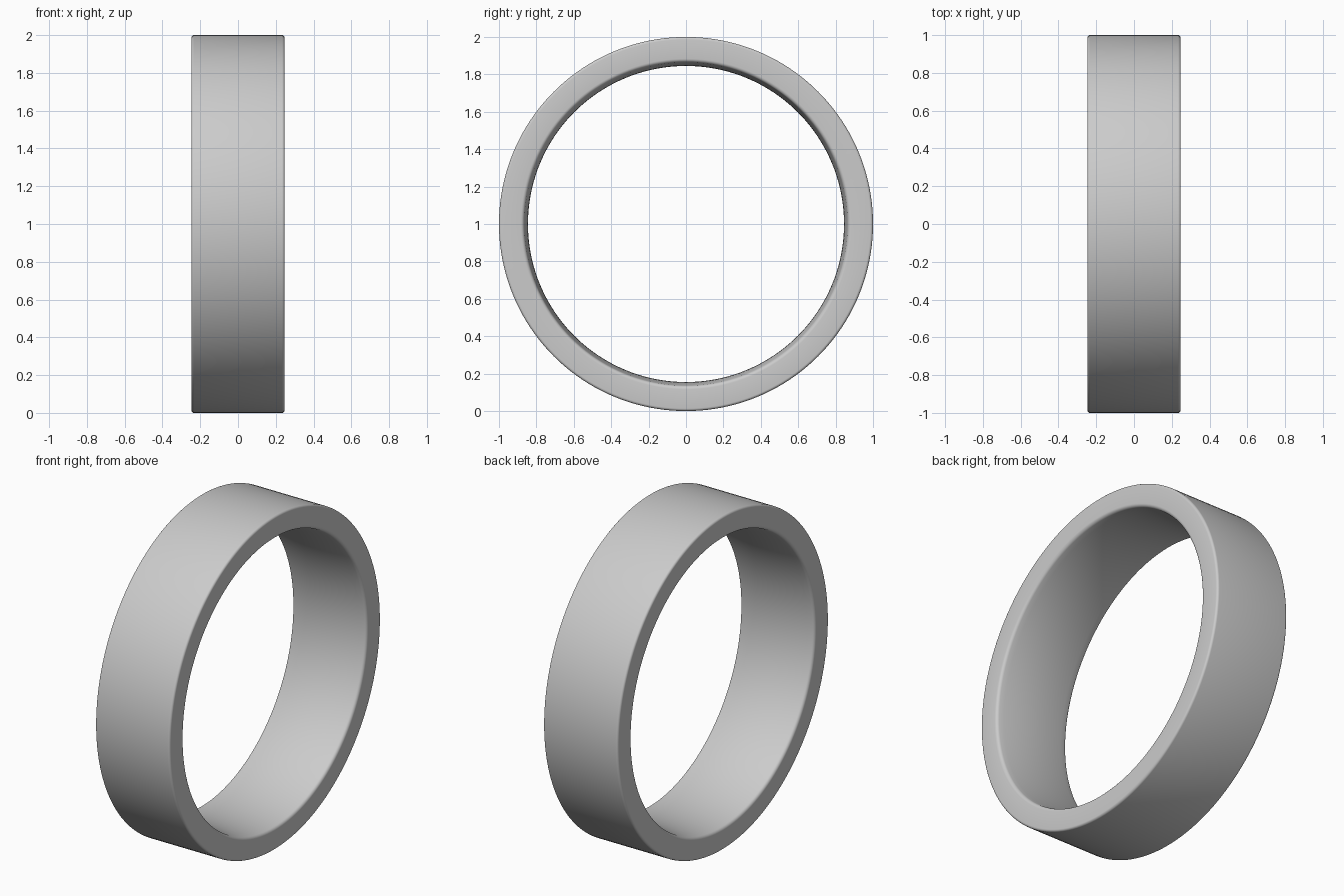
import bpy, bmesh, math

if "Cube" in bpy.data.objects:
    bpy.data.objects.remove(bpy.data.objects["Cube"])

SEGS = 160
HALF_W, R_OUT = 0.247, 1.0
R_MID, R_EDGE = 0.845, 0.864   # gently domed inner wall
FIL_OUT, FIL_IN = 0.014, 0.02  # rounded rims


def arc(cx, cr, rad, a0, a1, n=5):
    """Points (x, radius) along a fillet."""
    return [(cx + rad * math.cos(math.radians(a0 + (a1 - a0) * i / n)),
             cr + rad * math.sin(math.radians(a0 + (a1 - a0) * i / n)))
            for i in range(n + 1)]


# Half cross-section on +x: outer rim, side face, inner rim, domed inner wall
half = arc(HALF_W - FIL_OUT, R_OUT - FIL_OUT, FIL_OUT, 90, 0)
half += arc(HALF_W - FIL_IN, R_EDGE + FIL_IN, FIL_IN, 0, -80)
xe, re = half[-1]
half += [(xe * (1 - i / 8), R_MID + (re - R_MID) * (1 - i / 8) ** 2) for i in range(1, 9)]
profile = half + [(-x, r) for x, r in reversed(half[:-1])]

# Revolve the cross-section around the x axis
bm = bmesh.new()
rings = []
for s in range(SEGS):
    a = 2 * math.pi * s / SEGS
    rings.append([bm.verts.new((x, r * math.sin(a), 1 + r * math.cos(a))) for x, r in profile])
n = len(profile)
for s in range(SEGS):
    p, q = rings[s], rings[(s + 1) % SEGS]
    for i in range(n):
        j = (i + 1) % n
        bm.faces.new((p[i], p[j], q[j], q[i]))
bmesh.ops.recalc_face_normals(bm, faces=bm.faces)
mesh = bpy.data.meshes.new("ring_band")
bm.to_mesh(mesh)
bm.free()
band = bpy.data.objects.new("ring_band", mesh)
bpy.context.collection.objects.link(band)

# Smooth shading
bpy.context.view_layer.objects.active = band
band.select_set(True)
bpy.ops.object.shade_smooth_by_angle(angle=math.radians(40))
